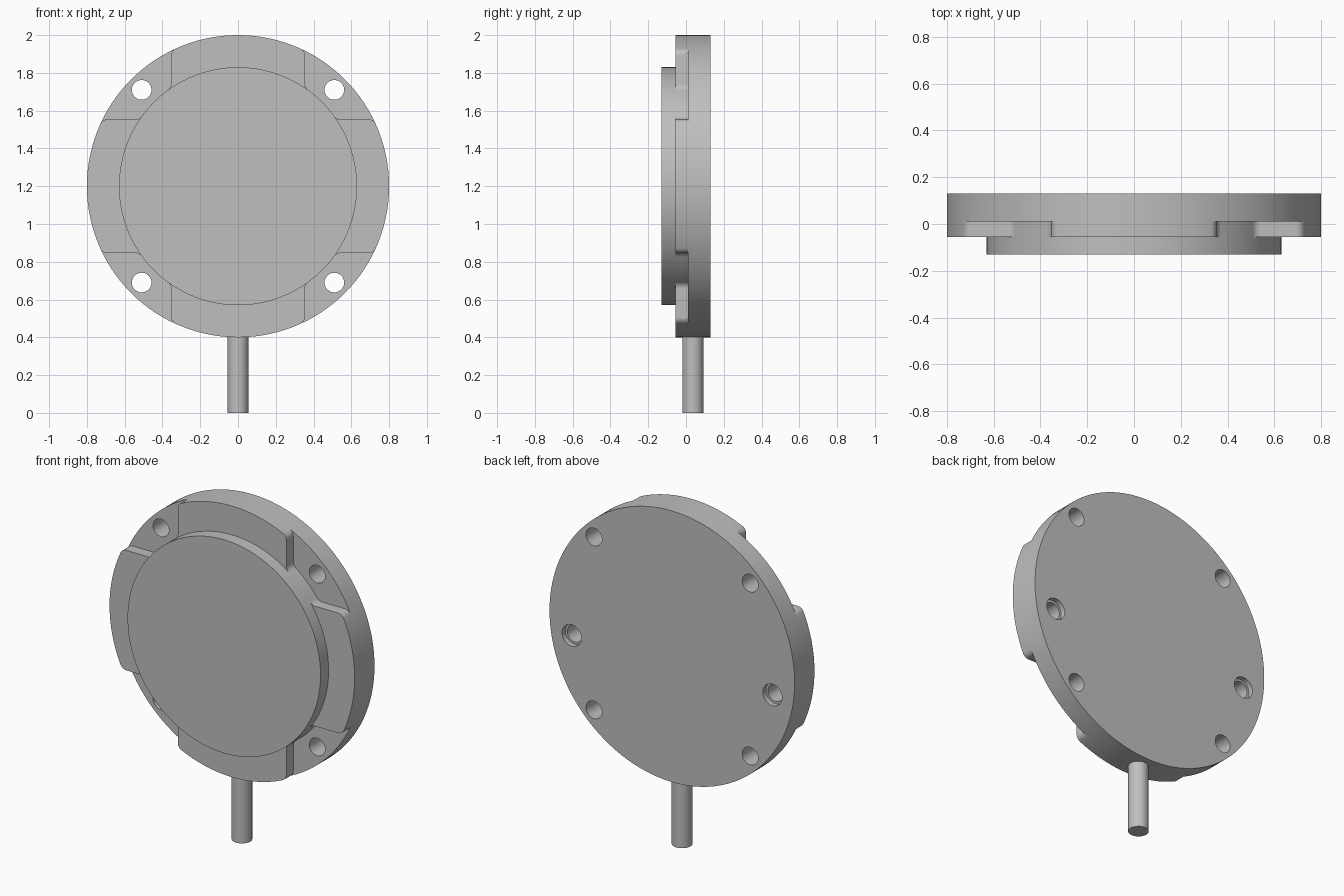
import bpy, bmesh, math

if "Cube" in bpy.data.objects:
    bpy.data.objects.remove(bpy.data.objects["Cube"])

R_OUT, R_CAP, CZ = 0.80, 0.63, 1.20        # disc radius, raised cap radius, disc centre height
D, F = 0.354, 0.04                         # pocket wall offset, corner fillet radius
LEVELS = [-0.13, -0.055, 0.01, 0.13]       # y of cap, pads, pocket floors, back
CAP, PAD, POCKET, BACK = range(4)

grey = bpy.data.materials.new("light grey metal")
grey.diffuse_color = (0.52, 0.52, 0.52, 1)
grey.use_nodes = True
grey.node_tree.nodes["Principled BSDF"].inputs["Base Color"].default_value = grey.diffuse_color


def make_object(name, bm):
    bmesh.ops.recalc_face_normals(bm, faces=bm.faces)
    mesh = bpy.data.meshes.new(name)
    bm.to_mesh(mesh)
    bm.free()
    mesh.materials.append(grey)
    ob = bpy.data.objects.new(name, mesh)
    bpy.context.collection.objects.link(ob)
    return ob


def activate(ob):
    bpy.ops.object.select_all(action='DESELECT')
    ob.select_set(True)
    bpy.context.view_layer.objects.active = ob


def arc(cx, cy, r, a0, a1, n):
    return [(cx + r * math.cos(a0 + (a1 - a0) * i / n),
             cy + r * math.sin(a0 + (a1 - a0) * i / n)) for i in range(n + 1)]


def turn(pts, k):
    for _ in range(k % 4):
        pts = [(-v, u) for u, v in pts]
    return pts


def lathe_y(bm, profile, x, z, n=40):
    """Closed solid of revolution about a y-parallel axis; profile is (y, radius)."""
    rings = [[bm.verts.new((x + u, y, z + v)) for u, v in arc(0, 0, r, 0, math.tau, n)[:-1]]
             for y, r in profile]
    for a, b in zip(rings, rings[1:]):
        for i in range(n):
            bm.faces.new((a[i], a[(i + 1) % n], b[(i + 1) % n], b[i]))
    bm.faces.new(rings[0])
    bm.faces.new(rings[-1])


# Pocket side wall: rounded outer corner, straight run, inner fillet into the cap
uo = math.sqrt((R_OUT - F) ** 2 - (D - F) ** 2)
ui = math.sqrt((R_CAP + F) ** 2 - (D + F) ** 2)
ao, ai = math.atan2(D - F, uo), math.atan2(D + F, ui)
wall_low = (arc(uo, D - F, F, ao, math.pi / 2, 6)
            + arc(ui, D + F, F, -math.pi / 2, ai - math.pi, 6))
wall_high = [(v, u) for u, v in wall_low]
Q = math.pi / 2

# Front view split into regions, each at its own depth
regions, cap_ring = [], []
for k in range(4):
    cap_a = arc(0, 0, R_CAP, ai, Q - ai, 10)
    cap_b = arc(0, 0, R_CAP, Q - ai, Q + ai, 24)
    pocket = (wall_low + cap_a[1:-1] + wall_high[::-1]
              + arc(0, 0, R_OUT, Q - ao, ao, 14)[1:-1])
    pad = (wall_high + cap_b[1:-1] + turn(wall_low, 1)[::-1]
           + arc(0, 0, R_OUT, Q + ao, Q - ao, 16)[1:-1])
    regions += [(turn(pocket, k), POCKET), (turn(pad, k), PAD)]
    cap_ring += turn(cap_a[:-1] + cap_b[:-1], k)
regions.append((cap_ring, CAP))

# Disc body: a face per region, stepped walls between regions
bm = bmesh.new()
verts, edges = {}, {}


def key(p):
    return (round(p[0], 4) + 0.0, round(p[1], 4) + 0.0)


def vert(k, level):
    if (k, level) not in verts:
        verts[k, level] = bm.verts.new((k[0], LEVELS[level], CZ + k[1]))
    return verts[k, level]


for loop, level in regions:
    ks = [key(p) for p in loop]
    bm.faces.new([vert(k, level) for k in ks])
    for a, b in zip(ks, ks[1:] + ks[:1]):
        edges.setdefault(frozenset((a, b)), []).append(level)
rim = set()
for pair, lv in edges.items():
    a, b = tuple(pair)
    if len(lv) == 1:
        lv = lv + [BACK]
        rim |= pair
    for i in range(min(lv), max(lv)):
        bm.faces.new((vert(a, i), vert(b, i), vert(b, i + 1), vert(a, i + 1)))
bm.faces.new([vert(k, BACK) for k in sorted(rim, key=lambda p: math.atan2(p[1], p[0]))])
body = make_object("disc_body", bm)

# Four through bolt holes and two stepped blind holes in the back
bm = bmesh.new()
for sx in (-1, 1):
    for sz in (-1, 1):
        lathe_y(bm, [(-0.3, 0.052), (0.3, 0.052)], sx * 0.51, CZ + sz * 0.51)
    lathe_y(bm, [(0.3, 0.063), (0.10, 0.063), (0.10, 0.05), (0.0, 0.05)], sx * 0.655, CZ - 0.11)
cutter = make_object("hole_cutter", bm)
cutter.hide_render = True
mod = body.modifiers.new("holes", 'BOOLEAN')
mod.operation, mod.solver, mod.object = 'DIFFERENCE', 'EXACT', cutter
activate(body)
bpy.ops.object.modifier_apply(modifier=mod.name)
bpy.data.objects.remove(cutter)

# Stem below the disc
bm = bmesh.new()
bmesh.ops.create_cone(bm, cap_ends=True, segments=40, radius1=0.055, radius2=0.055, depth=0.405)
bmesh.ops.translate(bm, verts=bm.verts, vec=(0, 0.037, 0.2025))
stem = make_object("stem", bm)

for ob in (body, stem):
    activate(ob)
    bpy.ops.object.shade_smooth_by_angle(angle=math.radians(30))
